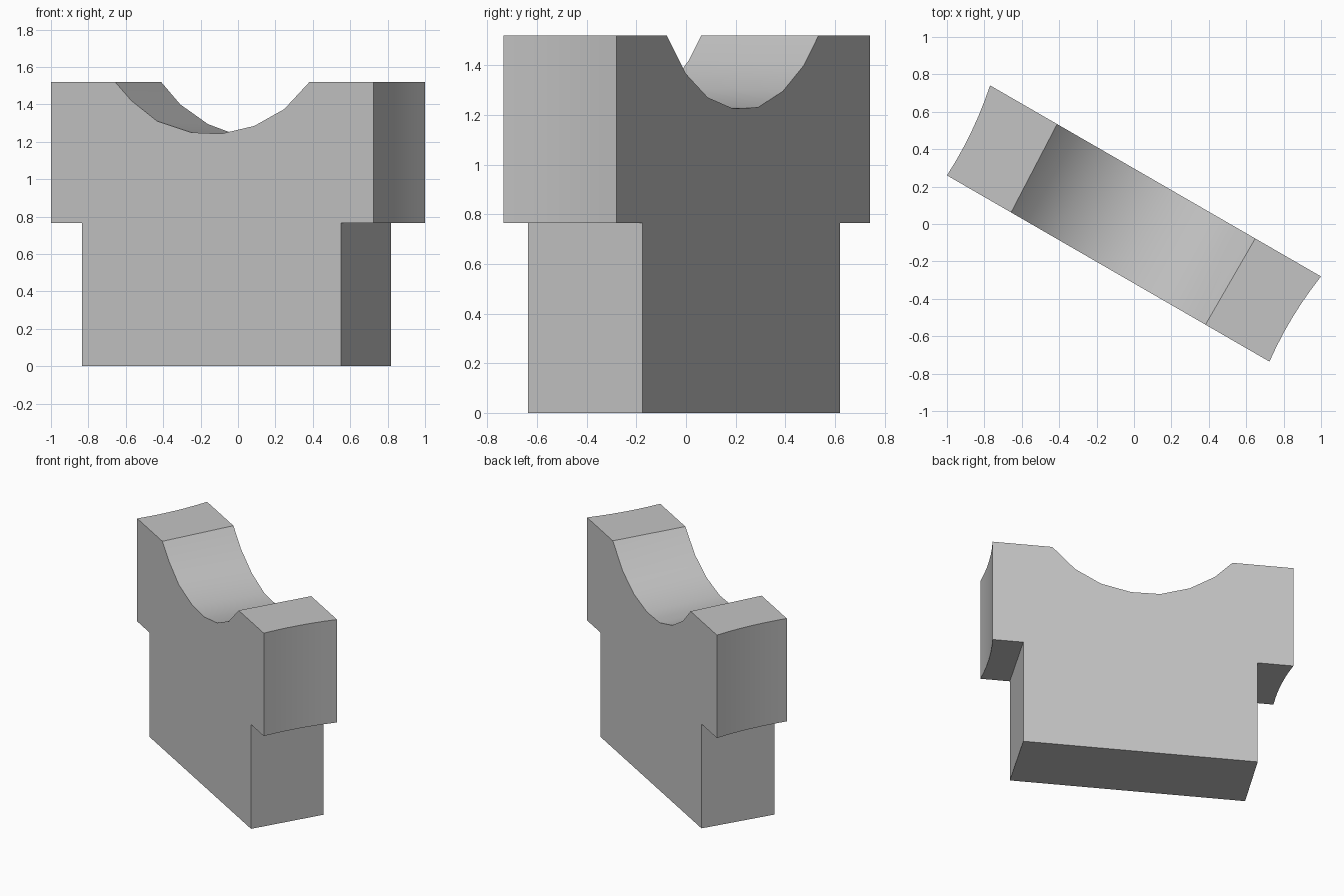
import bpy, bmesh
from math import radians
from mathutils import Matrix, Vector

cube = bpy.data.objects.get("Cube")
if cube:
    bpy.data.objects.remove(cube, do_unlink=True)

# Stone colour
GREY = (0.55, 0.55, 0.55, 1)
mat = bpy.data.materials.new("light_grey")
mat.use_nodes = True
mat.diffuse_color = GREY
mat.node_tree.nodes["Principled BSDF"].inputs["Base Color"].default_value = GREY

TOP, LEDGE = 1.52, 0.765
FRONT, BACK = -0.275, 0.257
STEPS = 6


def outline(foot_l, foot_r, end_l, end_r, notch):
    """Closed outline of the block: foot, overhanging ends, hollowed top."""
    pts = [(foot_l, 0), (foot_r, 0), (foot_r, LEDGE), (end_r, LEDGE), (end_r, TOP)]
    pts += reversed(notch)
    pts += [(end_l, TOP), (end_l, LEDGE), (foot_l, LEDGE)]
    return [Vector(p) for p in pts]


front = outline(-0.803, 0.795, -0.996, 0.995,
                [(-0.60, TOP), (-0.50, 1.42), (-0.34, 1.31), (-0.13, 1.25),
                 (0.055, 1.243), (0.26, 1.285), (0.445, 1.375), (0.60, TOP)])
back = outline(-0.795, 0.797, -1.037, 1.006,
               [(-0.623, TOP), (-0.505, 1.40), (-0.335, 1.295), (-0.135, 1.23),
                (0.065, 1.225), (0.27, 1.27), (0.445, 1.365), (0.60, TOP)])

# Loft front to back; the overhanging ends bow slightly inward
bm = bmesh.new()
rings = []
for i in range(STEPS + 1):
    t = i / STEPS
    ring = []
    for a, b in zip(front, back):
        p = a.lerp(b, t)
        if abs(p.x) > 0.9:
            p.x -= (0.068 if p.x > 0 else -0.068) * t * (1 - t)
        ring.append(bm.verts.new((p.x, FRONT + (BACK - FRONT) * t, p.y)))
    rings.append(ring)
count = len(front)
for r0, r1 in zip(rings, rings[1:]):
    for j in range(count):
        k = (j + 1) % count
        bm.faces.new((r0[j], r0[k], r1[k], r1[j]))
bm.faces.new(rings[0])
bm.faces.new(rings[-1][::-1])
bmesh.ops.recalc_face_normals(bm, faces=bm.faces)

# Turn the block on the ground
bm.transform(Matrix.Rotation(radians(-30), 4, "Z"))

mesh = bpy.data.meshes.new("saddle_block")
bm.to_mesh(mesh)
bm.free()
mesh.materials.append(mat)
block = bpy.data.objects.new("saddle_block", mesh)
bpy.context.collection.objects.link(block)
bpy.ops.object.select_all(action="DESELECT")
block.select_set(True)
bpy.context.view_layer.objects.active = block
bpy.ops.object.shade_smooth_by_angle(angle=radians(30))
